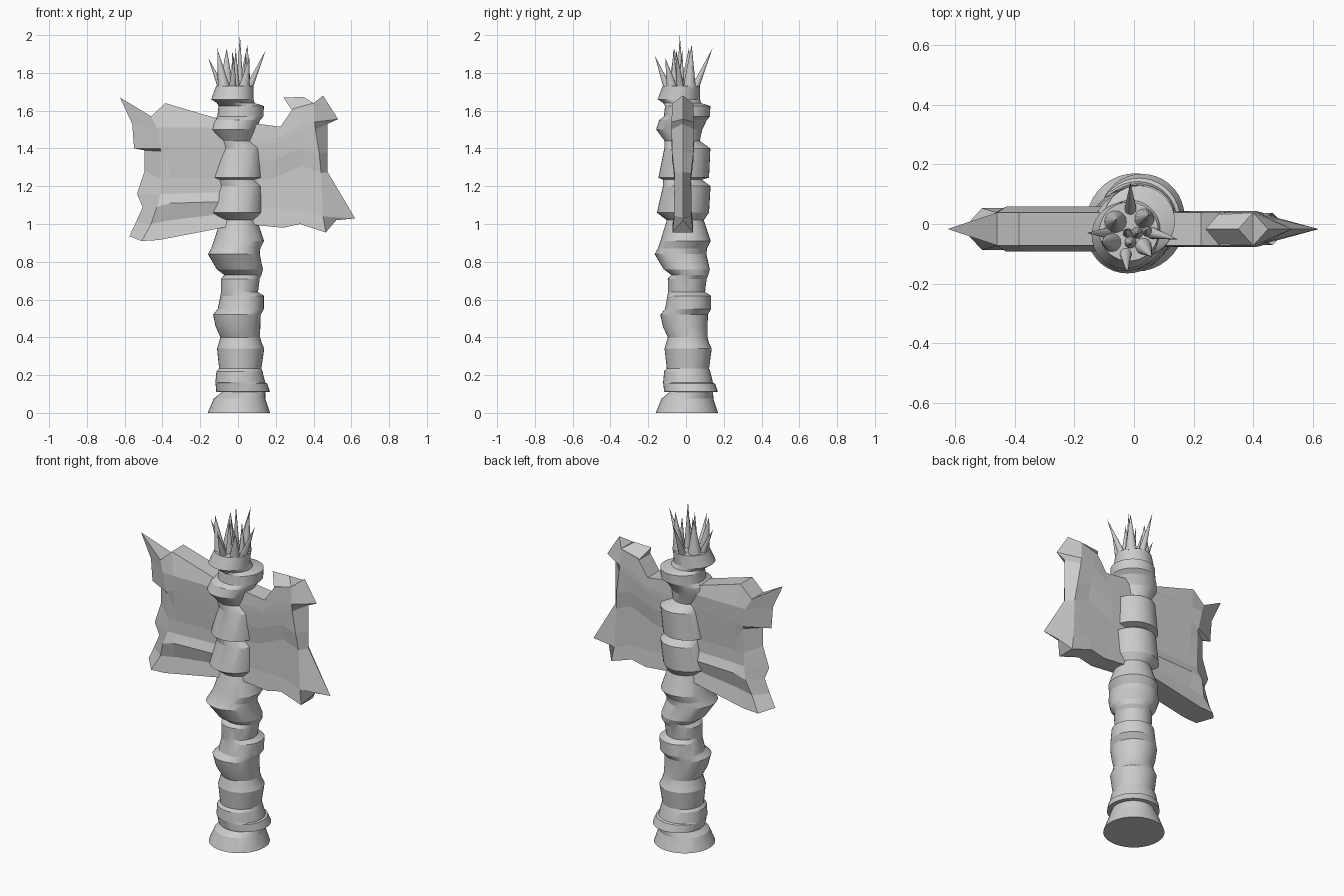
import bpy, bmesh
from mathutils import Vector

YC = -0.017  # middle plane of the blades


def make(name, verts, faces):
    me = bpy.data.meshes.new(name)
    me.from_pydata(verts, [], faces)
    bm = bmesh.new()
    bm.from_mesh(me)
    bmesh.ops.remove_doubles(bm, verts=bm.verts, dist=0.0005)
    bmesh.ops.recalc_face_normals(bm, faces=bm.faces)
    bm.to_mesh(me)
    bm.free()
    ob = bpy.data.objects.new(name, me)
    bpy.context.collection.objects.link(ob)
    return ob


def loft(name, rings, n=36):
    """Stack of circles (z, centre offset, radius) joined into a closed skin."""
    bm = bmesh.new()
    loops = []
    for z, c, r in rings:
        circ = bmesh.ops.create_circle(bm, segments=n, radius=r)["verts"]
        bmesh.ops.translate(bm, verts=circ, vec=(c, c - 0.008 * min(1, z), z))
        loops.append(circ)
    for a, b in zip(loops, loops[1:]):
        for i in range(n):
            j = (i + 1) % n
            bm.faces.new((a[i], a[j], b[j], b[i]))
    bm.faces.new(loops[0][::-1])
    bm.faces.new(loops[-1])
    bmesh.ops.recalc_face_normals(bm, faces=bm.faces)
    me = bpy.data.meshes.new(name)
    bm.to_mesh(me)
    bm.free()
    ob = bpy.data.objects.new(name, me)
    bpy.context.collection.objects.link(ob)
    bpy.context.view_layer.objects.active = ob
    ob.select_set(True)
    bpy.ops.object.shade_smooth_by_angle(angle=0.25)
    ob.select_set(False)


def blade(name, rows):
    """Rows of (half thickness, [(x, z)...]); the last point is the sharp edge."""
    w = len(rows[0][1])
    verts, faces = [], []
    for s in (-1, 1):
        for t, pts in rows:
            for k, (x, z) in enumerate(pts):
                verts.append((x, YC + s * (0 if k == w - 1 else t), z))
    h = len(rows)
    half = w * h
    for r in range(h - 1):
        for k in range(w - 1):
            a = r * w + k
            q = (a, a + 1, a + w + 1, a + w)
            faces += [q, tuple(i + half for i in q)]
    # top, bottom and inner walls
    rim = [list(range(w)), list(range(half - w, half)), list(range(0, half, w))]
    for line in rim:
        for a, b in zip(line, line[1:]):
            if a % w != w - 1 and b % w == w - 1:
                faces.append((a, b, a + half))
            else:
                faces.append((a, b, b + half, a + half))
    bm_faces = [f for f in faces]
    return make(name, verts, bm_faces)


def spike(name, base, tip, r, n=14):
    d = Vector(tip) - Vector(base)
    bm = bmesh.new()
    bmesh.ops.create_cone(bm, cap_ends=True, segments=n, radius1=r, radius2=0, depth=d.length)
    me = bpy.data.meshes.new(name)
    bm.to_mesh(me)
    bm.free()
    ob = bpy.data.objects.new(name, me)
    ob.rotation_euler = d.to_track_quat('Z', 'Y').to_euler()
    ob.location = (Vector(base) + Vector(tip)) / 2
    bpy.context.collection.objects.link(ob)


# Lumpy handle
loft("handle", [
    (0, .005, .165), (.075, .008, .137), (.11, .03, .115), (.112, .027, .142), (.155, .018, .137),
    (.16, .012, .132), (.22, .008, .122), (.235, .012, .112), (.34, .014, .125),
    (.365, .012, .115), (.40, .012, .105), (.455, .0, .118), (.52, -.006, .126),
    (.55, .015, .122), (.62, .022, .115), (.64, .008, .098), (.71, .012, .103),
    (.73, .026, .098), (.76, .01, .122), (.84, -.022, .137), (.87, -.012, .130),
    (.91, .005, .133), (1.02, .004, .098), (1.06, -.008, .138), (1.20, .012, .126),
    (1.235, -.01, .103), (1.245, -.004, .134), (1.40, .015, .122), (1.44, -.012, .093),
    (1.50, -.028, .122), (1.55, -.008, .126), (1.57, .013, .122), (1.625, .017, .120),
    (1.64, -.012, .100), (1.66, -.030, .112), (1.73, -.017, .099)])

# Left blade, with ridged faces
blade("left_blade", [
    (.055, [(-.03, 1.535), (-.385, 1.64), (-.46, 1.57), (-.625, 1.67)]),
    (.075, [(-.03, 1.51), (-.36, 1.51), (-.43, 1.51), (-.56, 1.53)]),
    (.070, [(-.03, 1.42), (-.36, 1.42), (-.41, 1.40), (-.55, 1.40)]),
    (.062, [(-.03, 1.31), (-.36, 1.31), (-.41, 1.385), (-.495, 1.39)]),
    (.056, [(-.03, 1.24), (-.36, 1.24), (-.41, 1.24), (-.495, 1.28)]),
    (.056, [(-.03, 1.17), (-.36, 1.16), (-.41, 1.16), (-.535, 1.16)]),
    (.075, [(-.03, 1.12), (-.36, 1.11), (-.43, 1.09), (-.505, 1.09)]),
    (.055, [(-.03, 1.06), (-.36, 1.02), (-.46, 1.0), (-.54, 1.01)]),
    (.070, [(-.03, .99), (-.42, .915), (-.51, .91), (-.575, .935)])])

# Right blade, bowed upwards in the middle
blade("right_blade", [
    (.055, [(.03, 1.54), (.225, 1.515), (.29, 1.61), (.40, 1.64), (.45, 1.68)]),
    (.060, [(.03, 1.45), (.225, 1.46), (.33, 1.53), (.405, 1.54), (.53, 1.555)]),
    (.060, [(.03, 1.42), (.21, 1.43), (.335, 1.49), (.41, 1.50), (.475, 1.53)]),
    (.056, [(.03, 1.33), (.19, 1.34), (.34, 1.40), (.43, 1.37), (.475, 1.38)]),
    (.044, [(.03, 1.23), (.18, 1.24), (.34, 1.31), (.44, 1.27), (.475, 1.275)]),
    (.046, [(.03, 1.09), (.18, 1.08), (.34, 1.08), (.45, 1.04), (.62, 1.03)]),
    (.054, [(.03, 1.0), (.24, .98), (.33, 1.0), (.465, .955), (.52, 1.02)])])

# Curled horn on the right blade
lo, hi = YC - .055, YC + .055
make("blade_horn",
     [(.24, YC, 1.67), (.287, lo, 1.60), (.287, hi, 1.60), (.40, lo, 1.64), (.40, hi, 1.64),
      (.35, YC, 1.672)],
     [(0, 1, 2), (0, 1, 3, 5), (0, 2, 4, 5), (3, 4, 5), (1, 2, 4, 3)])

# Spiky crown: base x, y, tip x, y, z, radius
crown = [
    (-.062, .008, -.06, .015, 1.93, .038), (.035, .018, .05, .03, 1.95, .034),
    (-.075, -.062, -.11, -.06, 1.93, .032), (-.012, .05, -.012, .14, 1.93, .020),
    (-.09, -.03, -.158, -.03, 1.88, .018), (.06, -.03, .147, -.052, 1.92, .020),
    (-.028, -.10, -.022, -.165, 1.89, .020), (.032, -.075, .06, -.11, 1.88, .028),
    (.01, -.03, .01, -.033, 2.0, .020), (-.012, -.062, -.012, -.066, 1.93, .020),
    (-.022, -.03, -.03, -.02, 1.92, .016), (.045, -.025, .04, -.02, 1.91, .018)]
for i, (bx, by, tx, ty, tz, r) in enumerate(crown):
    spike(f"crown_spike_{i + 1}", (bx, by, 1.725), (tx, ty, tz), r)
